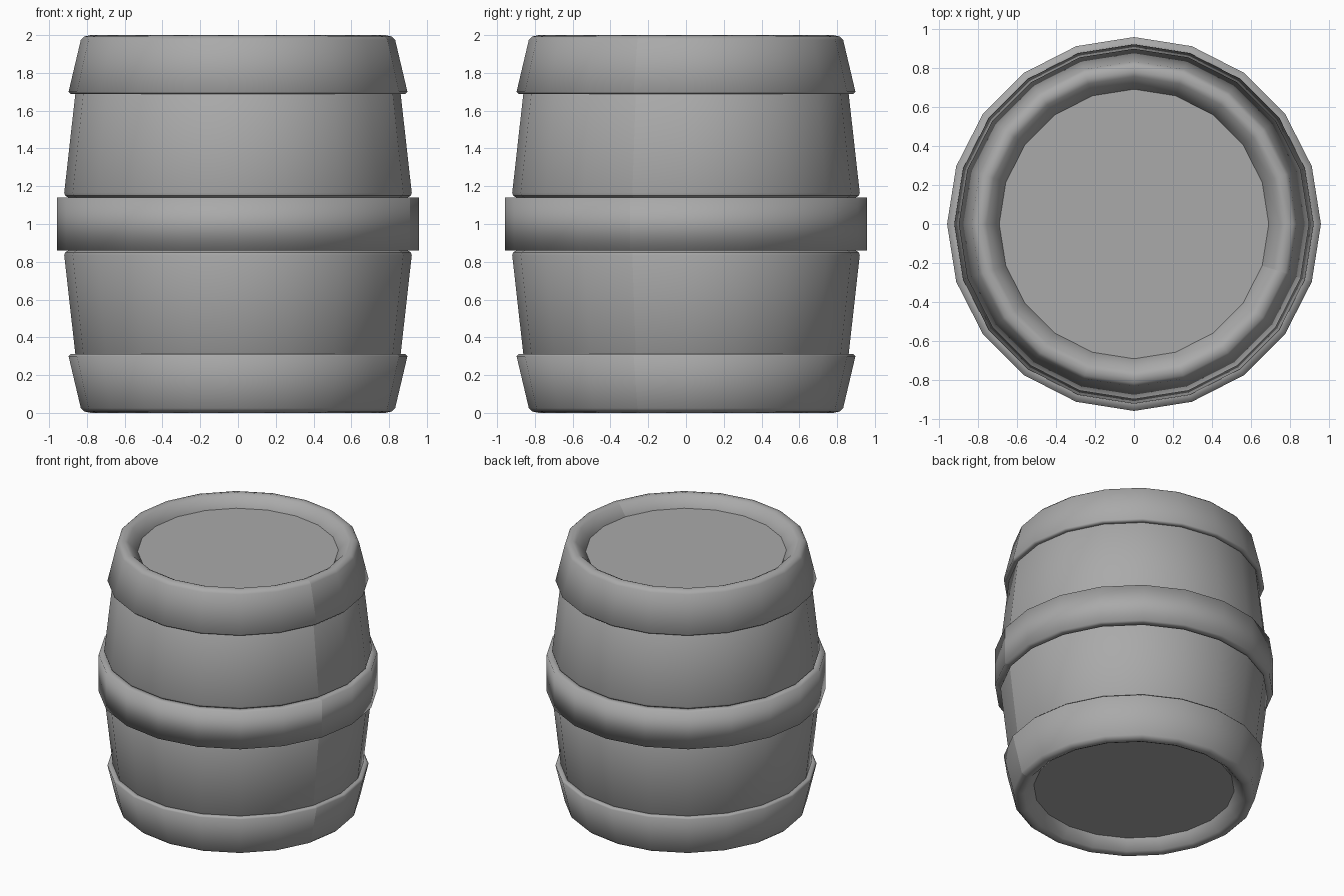
import bpy, bmesh, math

if "Cube" in bpy.data.objects:
    bpy.data.objects.remove(bpy.data.objects["Cube"], do_unlink=True)

SIDES = 20
STEP = math.tau / SIDES

grey = bpy.data.materials.new("Mid Grey")
grey.use_nodes = True
grey.diffuse_color = (0.4, 0.4, 0.4, 1)
grey.node_tree.nodes["Principled BSDF"].inputs["Base Color"].default_value = (0.4, 0.4, 0.4, 1)


def revolve(name, profile, closed=False, sharp_angle=40, flip=False):
    """Turn a (radius, height) profile around z; flip mirrors it about mid height."""
    bm = bmesh.new()
    rings = []
    for r, z in profile:
        z = 2 - z if flip else z
        rings.append([bm.verts.new((r * math.cos(i * STEP), r * math.sin(i * STEP), z))
                      for i in range(SIDES)])
    pairs = list(zip(rings, rings[1:]))
    if closed:
        pairs.append((rings[-1], rings[0]))
    else:
        bm.faces.new(rings[0])
        bm.faces.new(rings[-1])
    for a, b in pairs:
        for i in range(SIDES):
            j = (i + 1) % SIDES
            bm.faces.new((a[i], a[j], b[j], b[i]))
    bmesh.ops.recalc_face_normals(bm, faces=bm.faces)
    for f in bm.faces:
        f.smooth = True
    # crease the horizontal corners, plus one vertical seam in the staves
    for a, b in pairs:
        bm.edges.get((a[-1], b[-1])).smooth = False
    for e in bm.edges:
        same_height = abs(e.verts[0].co.z - e.verts[1].co.z) < 1e-5
        if same_height and e.calc_face_angle(0) > math.radians(sharp_angle):
            e.smooth = False
    mesh = bpy.data.meshes.new(name)
    bm.to_mesh(mesh)
    bm.free()
    mesh.materials.append(grey)
    ob = bpy.data.objects.new(name, mesh)
    bpy.context.collection.objects.link(ob)
    return ob


# wooden halves, each with a rounded shoulder beside the middle band
half = [(0.70, 0.08), (0.86, 0.30), (0.92, 0.835), (0.915, 0.85), (0.89, 0.865), (0.89, 1.0)]
# end hoop with a rolled rim that slopes in to the lid
hoop = [(0.86, 0.31), (0.885, 0.312), (0.897, 0.30), (0.832, 0.025), (0.815, 0.008),
        (0.78, 0.0), (0.755, 0.012), (0.69, 0.08), (0.69, 0.10)]
lid = [(0.70, 0.08), (0.70, 0.10)]

for side, flip in (("lower", False), ("upper", True)):
    revolve(side + "_staves", half, flip=flip)
    revolve(side + "_end_hoop", hoop, closed=True, sharp_angle=65, flip=flip)
    revolve(side + "_lid", lid, flip=flip)

# middle band, softly shaded over its corners
revolve("middle_band", [(0.88, 0.86), (0.957, 0.86), (0.957, 1.14), (0.88, 1.14)],
        closed=True, sharp_angle=100)
